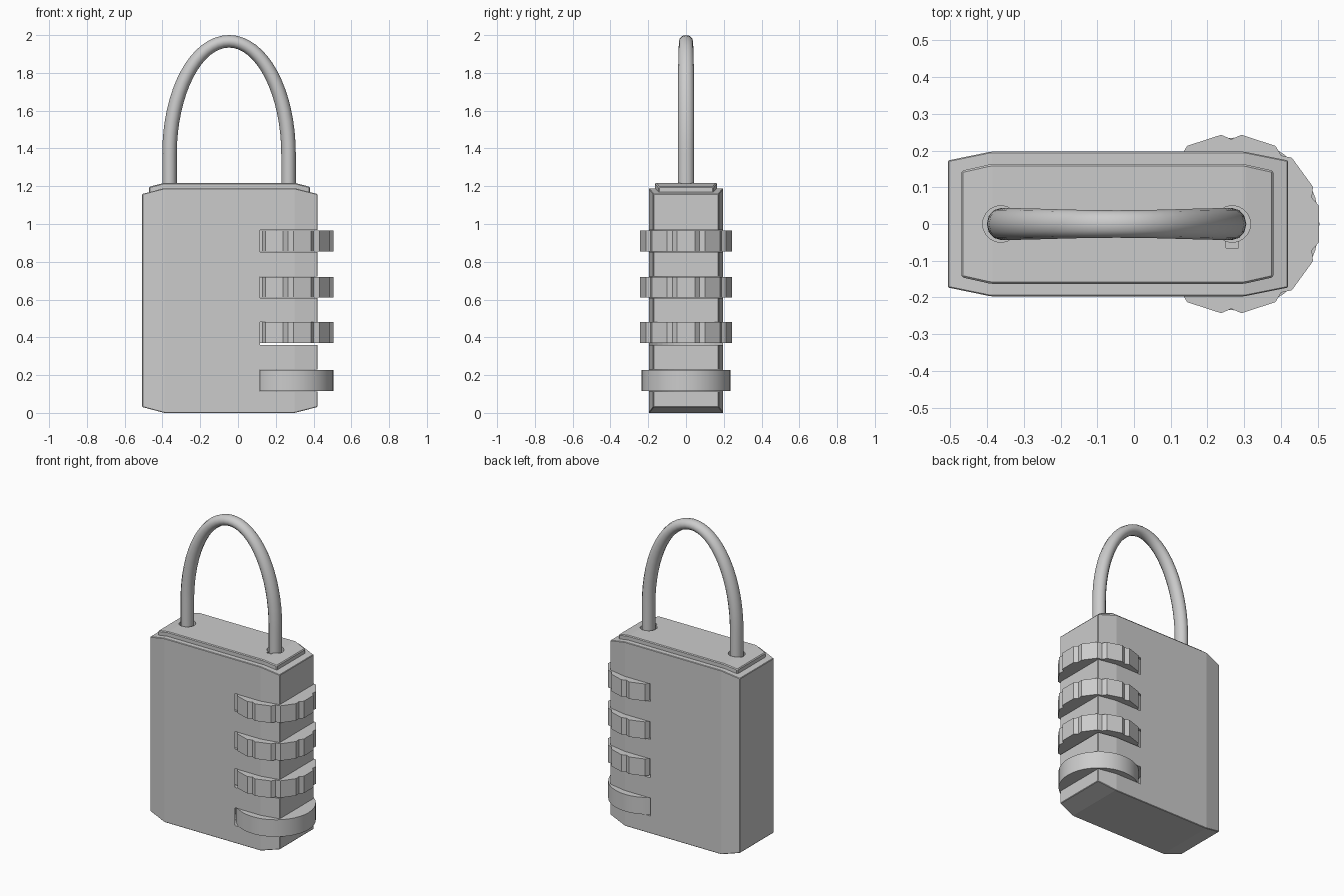
import bpy, bmesh
from math import sin, cos, pi, radians

if "Cube" in bpy.data.objects:
    bpy.data.objects.remove(bpy.data.objects["Cube"])


def mesh_object(name, bm):
    bmesh.ops.recalc_face_normals(bm, faces=bm.faces[:])
    me = bpy.data.meshes.new(name)
    bm.to_mesh(me)
    bm.free()
    ob = bpy.data.objects.new(name, me)
    bpy.context.collection.objects.link(ob)
    return ob


def loft_x(name, sections, bevel):
    """Rectangular sections (x, half_y, z_low, z_high) joined along x."""
    bm = bmesh.new()
    rings = [[bm.verts.new((x, y, z)) for y, z in
              ((-h, lo), (h, lo), (h, hi), (-h, hi))]
             for x, h, lo, hi in sections]
    for a, b in zip(rings, rings[1:]):
        for i in range(4):
            j = (i + 1) % 4
            bm.faces.new((a[i], a[j], b[j], b[i]))
    bm.faces.new(rings[0])
    bm.faces.new(rings[-1])
    bmesh.ops.bevel(bm, geom=bm.edges[:], offset=bevel, segments=1,
                    affect='EDGES')
    return mesh_object(name, bm)


def prism(name, points, z0, z1):
    bm = bmesh.new()
    low = bm.faces.new([bm.verts.new((x, y, z0)) for x, y in points])
    top = bmesh.ops.extrude_face_region(bm, geom=[low])['geom']
    bmesh.ops.translate(bm, vec=(0, 0, z1 - z0),
                        verts=[v for v in top if isinstance(v, bmesh.types.BMVert)])
    return mesh_object(name, bm)


def circle(cx, r, n):
    return [(cx + r * cos(2 * pi * i / n), r * sin(2 * pi * i / n))
            for i in range(n)]


def cut(targets, cutter):
    cutter.hide_render = True
    for ob in targets:
        m = ob.modifiers.new("cut", 'BOOLEAN')
        m.operation, m.solver, m.object = 'DIFFERENCE', 'EXACT', cutter
        bpy.context.view_layer.objects.active = ob
        bpy.ops.object.modifier_apply(modifier=m.name)
    bpy.data.objects.remove(cutter)


def smooth(ob):
    bpy.ops.object.select_all(action='DESELECT')
    ob.select_set(True)
    bpy.context.view_layer.objects.active = ob
    bpy.ops.object.shade_smooth_by_angle(angle=radians(35))


# Case with tapered ends, and the raised top plate
end = (0.173, 0.035, 1.163)
mid = (0.197, 0.004, 1.193)
body = loft_x("case", [(-0.507, *end), (-0.39, *mid), (0.30, *mid), (0.42, *end)], 0.003)
pend = (0.145, 1.12, 1.197)
pmid = (0.163, 1.14, 1.218)
plate = loft_x("top_plate", [(-0.47, *pend), (-0.39, *pmid), (0.30, *pmid), (0.38, *pend)], 0.005)
body.location.z = -0.004
LEFT, RIGHT = -0.3625, 0.2675

# Shackle holes with a key notch beside the right one
for x in (LEFT, RIGHT):
    cut([body, plate], prism("hole_cutter", circle(x, 0.05, 20), 1.03, 1.3))
n = [(0.25, -0.066), (0.285, -0.066), (0.285, -0.03), (0.25, -0.03)]
cut([body, plate], prism("notch_cutter", n, 1.05, 1.3))

# Number wheels: ten flats separated by V notches
CX = 0.265
outline = []
for k in range(10):
    a = 18 + 36 * k
    for d, r in ((-6.5, 0.2445), (0, 0.231), (6.5, 0.2445)):
        t = radians(a + d)
        outline.append((CX + r * cos(t), r * sin(t)))
wheels = [(0.370, 0.480, 0.360), (0.610, 0.720, 0.608), (0.855, 0.965, 0.853)]
for i, (z0, z1, slot) in enumerate(wheels):
    cut([body], prism("slot_cutter", circle(CX, 0.2475, 48), slot, z1 + 0.002))
    prism(f"number_wheel_{i + 1}", outline, z0, z1)

# Plain wheel at the bottom
cut([body], prism("slot_cutter", circle(CX, 0.2475, 48), 0.113, 0.229))
smooth(prism("plain_wheel", circle(0.27, 0.235, 40), 0.116, 0.226))

# Shackle: straight legs joined by a half ellipse
cx, rx, base, rz = (LEFT + RIGHT) / 2, (RIGHT - LEFT) / 2, 1.37, 0.597
path = [(LEFT, 1.04, 1)]
for i in range(33):
    t = pi - pi * i / 32
    path.append((cx + rx * cos(t), base + rz * sin(t), 1 - 0.14 * sin(t) ** 4))
path.append((RIGHT, 1.04, 1))
cu = bpy.data.curves.new("shackle", 'CURVE')
cu.dimensions = '3D'
cu.bevel_depth = 0.0385
cu.bevel_resolution = 4
cu.use_fill_caps = True
sp = cu.splines.new('POLY')
sp.points.add(len(path) - 1)
for p, (x, z, r) in zip(sp.points, path):
    p.co = (x, 0, z, 1)
    p.radius = r
shackle = bpy.data.objects.new("shackle", cu)
bpy.context.collection.objects.link(shackle)
shackle.scale.y = 1.13
bpy.ops.object.select_all(action='DESELECT')
shackle.select_set(True)
bpy.context.view_layer.objects.active = shackle
bpy.ops.object.convert(target='MESH')
smooth(shackle)
